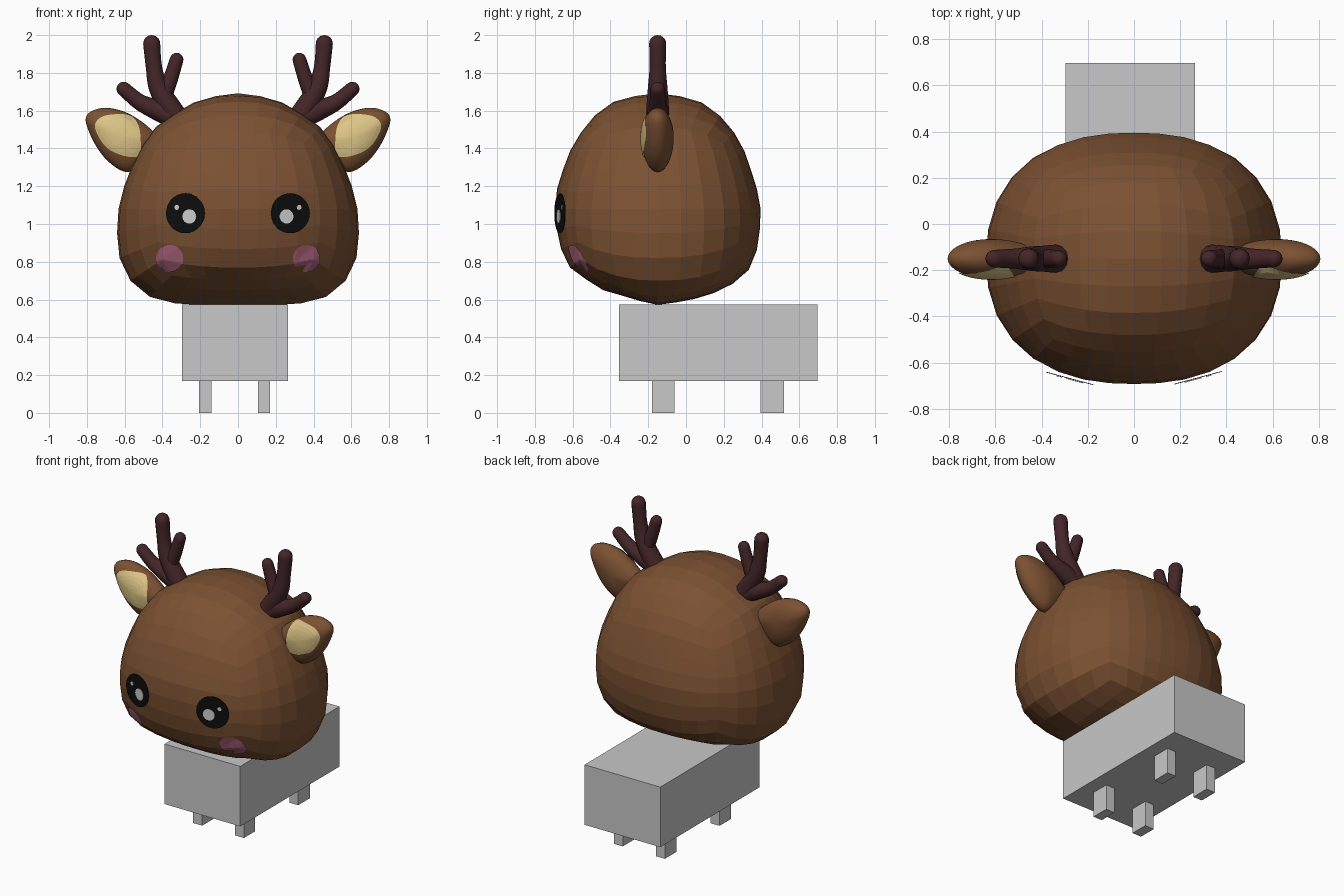
import bpy, bmesh, math
from mathutils import Vector
from mathutils.bvhtree import BVHTree

if "Cube" in bpy.data.objects:
    bpy.data.objects.remove(bpy.data.objects["Cube"])

MID_Y = -0.15


def material(name, r, g, b):
    m = bpy.data.materials.new(name)
    m.use_nodes = True
    m.diffuse_color = (r, g, b, 1)
    m.node_tree.nodes["Principled BSDF"].inputs["Base Color"].default_value = (r, g, b, 1)
    return m


brown = material("brown fur", 0.20, 0.083, 0.032)
dark_brown = material("antler brown", 0.058, 0.019, 0.021)
cream = material("cream", 0.72, 0.56, 0.24)
black = material("eye black", 0.004, 0.004, 0.004)
white = material("eye shine", 0.6, 0.6, 0.6)
pink = material("blush pink", 0.46, 0.14, 0.22)
grey = material("body grey", 0.58, 0.58, 0.58)


def finish(name, bm, mat, smooth=False):
    bmesh.ops.recalc_face_normals(bm, faces=bm.faces)
    for f in bm.faces:
        f.smooth = smooth
    mesh = bpy.data.meshes.new(name)
    bm.to_mesh(mesh)
    bm.free()
    mesh.materials.append(mat)
    ob = bpy.data.objects.new(name, mesh)
    bpy.context.collection.objects.link(ob)
    return ob


def box(name, x, y, z, mat):
    bm = bmesh.new()
    bmesh.ops.create_cube(bm, size=1)
    for v in bm.verts:
        v.co = [lo + (c + 0.5) * (hi - lo) for c, (lo, hi) in zip(v.co, (x, y, z))]
    return finish(name, bm, mat)


def spline(points, closed, steps=5):
    """Smooth path through points of any dimension."""
    pts = [Vector(p) for p in points]
    n = len(pts)
    pick = (lambda i: pts[i % n]) if closed else (lambda i: pts[max(0, min(n - 1, i))])
    out = []
    for i in range(n if closed else n - 1):
        a, b, c, d = (pick(i + k) for k in (-1, 0, 1, 2))
        for s in range(steps):
            t = s / steps
            out.append(b + (c - a) * t / 2 + (a * 2 - b * 5 + c * 4 - d) * t * t / 2
                       + (b * 3 - a - c * 3 + d) * t ** 3 / 2)
    return out if closed else out + [pts[-1]]


def ring_surface(bm, outline, center, scales, depth):
    """Nested rings of an outline in the xz plane, closed by a centre point."""
    rings = [[bm.verts.new(depth(center.lerp(p, s), s)) for p in outline] for s in scales]
    for r, q in zip(rings, rings[1:]):
        for i in range(len(r)):
            j = (i + 1) % len(r)
            bm.faces.new((r[i], r[j], q[j], q[i]))
    tip = bm.verts.new(depth(center, 0))
    last = rings[-1]
    for i in range(len(last)):
        bm.faces.new((last[i], last[(i + 1) % len(last)], tip))


def decal(name, outline, center, target, mat):
    """Thin plate laid on the front of a target."""
    tree = BVHTree.FromPolygons([v.co for v in target.data.vertices],
                                [p.vertices for p in target.data.polygons])

    def depth(p, s):
        hit = tree.ray_cast(Vector((p.x, -2, p.y)), Vector((0, 1, 0)))[0]
        return (p.x, hit.y - 0.007, p.y)
    bm = bmesh.new()
    ring_surface(bm, outline, center, (1, 0.8, 0.6, 0.4, 0.2), depth)
    ob = finish(name, bm, mat)
    for p in ob.data.polygons:
        if p.normal.y > 0:
            p.flip()
    return ob


def circle(x, z, r, n=28):
    return [Vector((x + r * math.cos(a * math.tau / n), z + r * math.sin(a * math.tau / n)))
            for a in range(n)]


# Head: height, half width, reach to front, reach to back
PROFILE = [(0.572, 0.30, 0.03, 0.03), (0.61, 0.46, 0.15, 0.23), (0.65, 0.52, 0.29, 0.34),
           (0.72, 0.59, 0.40, 0.46), (0.77, 0.615, 0.465, 0.49), (0.86, 0.637, 0.51, 0.525),
           (1.0, 0.642, 0.54, 0.545), (1.1, 0.63, 0.543, 0.545), (1.21, 0.60, 0.53, 0.52),
           (1.385, 0.53, 0.465, 0.46), (1.52, 0.43, 0.385, 0.385), (1.63, 0.27, 0.28, 0.27),
           (1.67, 0.16, 0.17, 0.16), (1.692, 0.02, 0.02, 0.02)]


def inside_head(p):
    for a, b in zip(PROFILE, PROFILE[1:]):
        if a[0] <= p.z <= b[0]:
            t = (p.z - a[0]) / (b[0] - a[0])
            w, f, k = (u + (v - u) * t for u, v in zip(a[1:], b[1:]))
            y = p.y - MID_Y
            return abs(p.x / w) ** 2.35 + abs(y / (f if y < 0 else k)) ** 2.35 < 1
    return False


bm = bmesh.new()
bmesh.ops.create_cube(bm, size=2)
bmesh.ops.subdivide_edges(bm, edges=bm.edges[:], cuts=7, use_grid_fill=True)
core = Vector((0, MID_Y, 1.08))
for v in bm.verts:
    ray = Vector([math.tan(c * math.pi / 4) for c in v.co]).normalized()
    lo, hi = 0, 1.5
    for _ in range(24):
        m = (lo + hi) / 2
        if inside_head(core + ray * m):
            lo = m
        else:
            hi = m
    v.co = core + ray * lo
head = finish("head", bm, brown)

EAR = [(-0.805, 1.565), (-0.77, 1.60), (-0.69, 1.615), (-0.58, 1.585), (-0.47, 1.51),
       (-0.41, 1.43), (-0.48, 1.33), (-0.585, 1.275), (-0.68, 1.325), (-0.75, 1.41), (-0.797, 1.51)]
INNER_EAR = [(-0.755, 1.535), (-0.70, 1.575), (-0.58, 1.578), (-0.53, 1.53), (-0.515, 1.44),
             (-0.525, 1.362), (-0.60, 1.36), (-0.69, 1.40), (-0.745, 1.475)]
# Antler branches: x, z, radius
ANTLER = {"beam": [(-0.28, 1.50, 0.06), (-0.35, 1.60, 0.06), (-0.42, 1.72, 0.052),
                   (-0.445, 1.83, 0.043), (-0.457, 1.955, 0.045)],
          "inner_tine": [(-0.40, 1.66, 0.045), (-0.36, 1.76, 0.04), (-0.325, 1.87, 0.036)],
          "outer_tine": [(-0.30, 1.54, 0.055), (-0.42, 1.60, 0.055), (-0.52, 1.645, 0.043),
                         (-0.605, 1.715, 0.038)]}


def tube(name, points):
    path = spline(points, False, 6)
    tip, before = path[-1], path[-2]
    d = (tip - before).to_2d().normalized()
    for a in (0.3, 0.6, 0.9, 1.2, 1.5):
        p = tip.to_2d() + d * tip.z * math.sin(a)
        path.append(Vector((p.x, p.y, tip.z * math.cos(a))))
    cu = bpy.data.curves.new(name, "CURVE")
    cu.dimensions = "3D"
    cu.bevel_depth = 1
    cu.bevel_resolution = 4
    cu.use_fill_caps = True
    sp = cu.splines.new("POLY")
    sp.points.add(len(path) - 1)
    for q, p in zip(sp.points, path):
        q.co = (p.x, MID_Y, p.y, 1)
        q.radius = p.z
    cu.materials.append(dark_brown)
    ob = bpy.data.objects.new(name, cu)
    bpy.context.collection.objects.link(ob)
    bpy.ops.object.select_all(action="DESELECT")
    ob.select_set(True)
    bpy.context.view_layer.objects.active = ob
    bpy.ops.object.convert(target="MESH")
    bpy.ops.object.shade_smooth()


def eye_disc(name, side, u, z, r, lift, mat):
    """Flat disc on the angled eye plane, u measured outward from the eye centre."""
    tilt = math.radians(15)
    bm = bmesh.new()
    vs = []
    for p in circle(u, z, r):
        vs.append(bm.verts.new((side * (0.278 + p.x * math.cos(tilt) + lift * math.sin(tilt)),
                                -0.667 + p.x * math.sin(tilt) - lift * math.cos(tilt), p.y)))
    f = bm.faces.new(vs)
    f.normal_update()
    back = -f.normal if f.normal.y < 0 else f.normal
    ext = bmesh.ops.extrude_face_region(bm, geom=[f], use_keep_orig=True)["geom"]
    for v in ext:
        if isinstance(v, bmesh.types.BMVert):
            v.co += back * 0.003
    finish(name, bm, mat)


for side, label in ((1, "left"), (-1, "right")):
    def place(pts):
        return [Vector((-side * x, z)) for x, z in pts]

    # Ears
    outline = spline(place(EAR), True)
    center = Vector((-side * -0.62, 1.46))
    bm = bmesh.new()
    scales = [math.cos(i * math.pi / 16) for i in range(8)]
    for d in (-1, 1):
        ring_surface(bm, outline, center, scales, lambda p, s: (
            p.x, MID_Y + d * 0.085 * math.sqrt(max(0, 1 - s * s)), p.y))
    bmesh.ops.remove_doubles(bm, verts=bm.verts, dist=0.0005)
    ear = finish(label + "_ear", bm, brown, True)
    decal(label + "_inner_ear", spline(place(INNER_EAR), True), center, ear, cream)

    # Antlers
    for part, pts in ANTLER.items():
        tube(label + "_antler_" + part, [(-side * x, z, r) for x, z, r in pts])

    # Face
    eye_disc(label + "_eye", side, 0, 1.057, 0.106, 0, black)
    eye_disc(label + "_eye_shine_large", side, -0.023, 1.04, 0.038, 0.004, white)
    eye_disc(label + "_eye_shine_small", side, 0.046, 1.088, 0.013, 0.004, white)
    decal(label + "_blush", circle(side * 0.362, 0.818, 0.072), Vector((side * 0.362, 0.818)),
          head, pink)

# Body and legs
box("body", (-0.297, 0.265), (-0.355, 0.697), (0.17, 0.573), grey)
for name, y in (("front", (-0.18, -0.06)), ("back", (0.395, 0.52))):
    box("right_" + name + "_leg", (-0.207, -0.14), y, (0, 0.17), grey)
    box("left_" + name + "_leg", (0.105, 0.17), y, (0, 0.17), grey)
